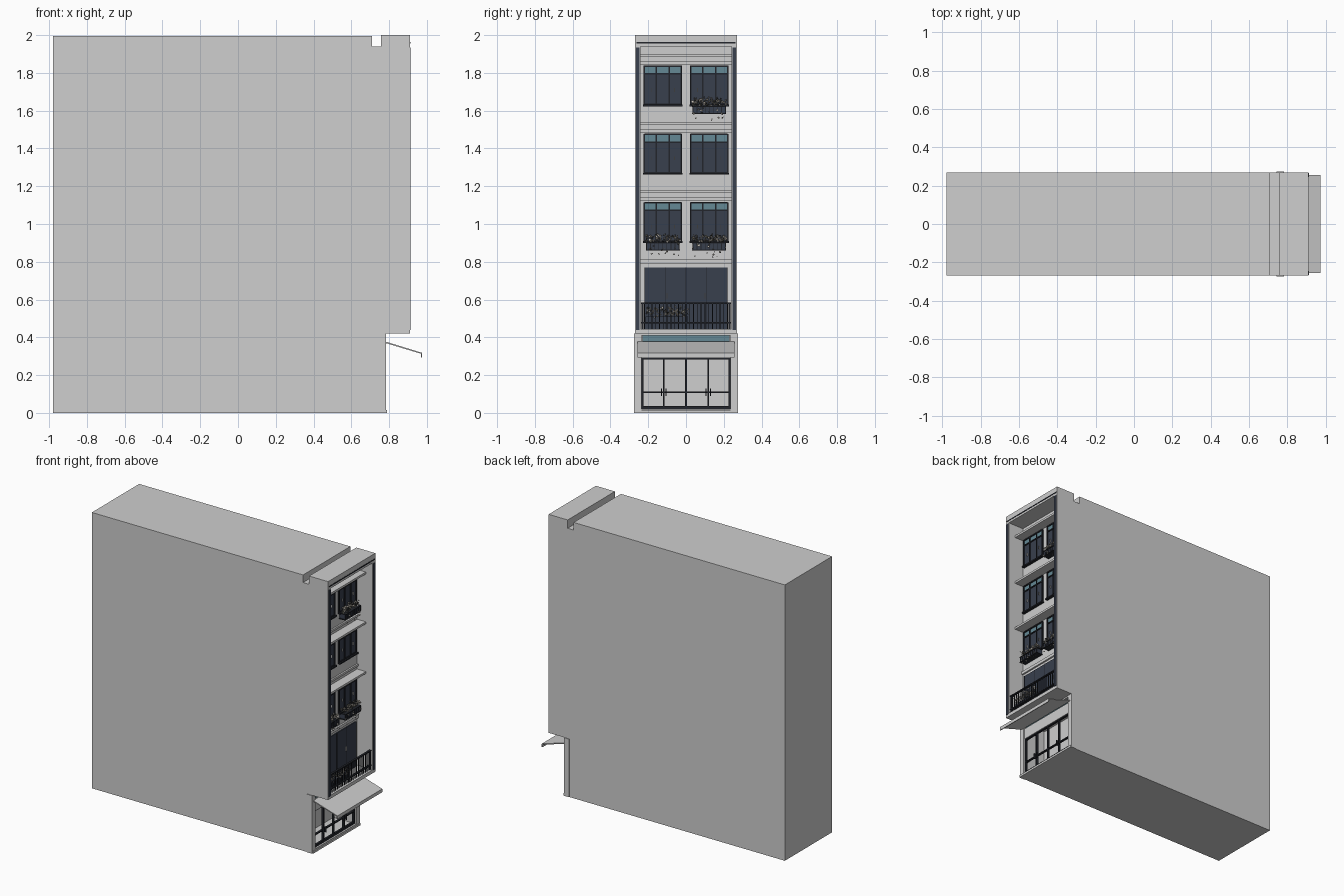
import bpy, bmesh, math, random
from mathutils import Matrix, Vector, Euler

random.seed(4)
if "Cube" in bpy.data.objects:
    bpy.data.objects.remove(bpy.data.objects["Cube"])


def material(name, r, g, b):
    m = bpy.data.materials.new(name)
    m.use_nodes = True
    m.diffuse_color = (r, g, b, 1)
    m.node_tree.nodes["Principled BSDF"].inputs["Base Color"].default_value = (r, g, b, 1)
    return m


WALL = material("wall grey", .62, .62, .62)
NAVY = material("navy panel", .04, .05, .075)
DARK = material("dark frame", .016, .018, .024)
TEAL = material("teal glass", .13, .25, .3)
PALE = material("pale petals", .55, .51, .45)
LEAF = material("dull leaves", .12, .12, .1)


def finish(name, bm, *mats):
    bmesh.ops.recalc_face_normals(bm, faces=bm.faces)
    me = bpy.data.meshes.new(name)
    bm.to_mesh(me)
    bm.free()
    for m in mats:
        me.materials.append(m)
    ob = bpy.data.objects.new(name, me)
    bpy.context.collection.objects.link(ob)
    return ob


def boxes(name, mat, *ranges):
    """Join boxes given as (x0, x1, y0, y1, z0, z1)."""
    bm = bmesh.new()
    for x0, x1, y0, y1, z0, z1 in ranges:
        mid = Vector((x0 + x1, y0 + y1, z0 + z1)) / 2
        size = Matrix.Diagonal((x1 - x0, y1 - y0, z1 - z0, 1))
        bmesh.ops.create_cube(bm, size=1, matrix=Matrix.Translation(mid) @ size)
    return finish(name, bm, mat)


def extrude_profile(name, mat, points, half):
    """Sweep an x-z outline across the width."""
    bm = bmesh.new()
    face = bm.faces.new([bm.verts.new((x, -half, z)) for x, z in points])
    new = bmesh.ops.extrude_face_region(bm, geom=[face])["geom"]
    bmesh.ops.translate(bm, vec=(0, 2 * half, 0),
                        verts=[v for v in new if isinstance(v, bmesh.types.BMVert)])
    return finish(name, bm, mat)


def carve(target, *box):
    cutter = boxes("cutter", WALL, box)
    cutter.hide_render = True
    mod = target.modifiers.new("cut", "BOOLEAN")
    mod.object, mod.operation, mod.solver = cutter, "DIFFERENCE", "EXACT"
    bpy.context.view_layer.objects.active = target
    bpy.ops.object.modifier_apply(modifier=mod.name)
    bpy.data.objects.remove(cutter)


# Building mass with overhanging upper floors and a roof gutter
BACK, LOW, FRONT, FACE = -.98, .782, .91, .785
body = extrude_profile("building_body", WALL, [
    (BACK, 0), (LOW, 0), (LOW, .42), (FRONT, .42), (FRONT, 2), (.758, 2),
    (.758, 1.94), (.71, 1.94), (.71, 1.995), (BACK, 1.995)], .27)
carve(body, FACE, 1.1, -.24, .24, .445, 1.94)
carve(body, .6, 1.1, -.235, .235, .02, .41)

# Corner pilasters, plinth and front trim strips
boxes("corner_pilasters", WALL, *[
    (.745, .784, min(s * .236, s * .274), max(s * .236, s * .274), 0, .42) for s in (-1, 1)])
boxes("plinth", WALL, (.76, .79, -.27, .27, 0, .015))
boxes("front_trim_strips", NAVY, *[
    (.908, .914, s * .255 - .01, s * .255 + .01, .44, 1.935) for s in (-1, 1)])
boxes("cornice_line", DARK, (.908, .912, -.262, .262, 1.955, 1.963))

# Shopfront
boxes("shop_header", WALL, (.75, .775, -.235, .235, .29, .37))
boxes("shop_transom", TEAL, (.755, .765, -.23, .23, .37, .41))
shop = [(.755, .77, y - .005, y + .005, .02, .29) for y in (-.23, -.118, 0, .118, .23)]
shop += [(.755, .77, -.235, .235, z - h, z + h) for z, h in ((.028, .008), (.11, .004), (.287, .004))]
shop += [(.768, .78, y - .003, y + .003, .09, .13) for y in (-.13, -.106, .106, .13)]
boxes("shop_frame", DARK, *shop)

# Sloping awning with a front lip
extrude_profile("awning", WALL, [
    (.78, .37), (.78, .378), (.975, .318), (.975, .294), (.969, .294), (.969, .313)], .256)

# Floor ledges with a band above each
for z in (1.125, 1.485, 1.845):
    boxes("floor_ledge", WALL, (FACE - .01, .855, -.24, .24, z, z + .015))
    boxes("floor_band", WALL, (FACE - .01, FACE + .012, -.24, .24, z + .04, z + .055))
boxes("door_band", WALL, (FACE - .01, FACE + .012, -.24, .24, .79, .812))


# Three-leaf windows with glazed transoms
def window(y, z):
    x, w, h = FACE, .098, .208
    boxes("window_leaves", NAVY, (x - .004, x + .004, y - w, y + w, z, z + .165))
    boxes("window_transom", TEAL, (x - .004, x + .004, y - w, y + w, z + .165, z + h))
    bars = [(x, x + .01, y + k * w - .004, y + k * w + .004, z, z + h) for k in (-1, -.36, .36, 1)]
    bars += [(x, x + .01, y - w, y + w, z + k - .004, z + k + .004) for k in (.004, .165, h - .002)]
    bars.append((x, x + .02, y - w - .006, y + w + .006, z - .007, z + .003))
    boxes("window_frame", DARK, *bars)
    boxes("window_handles", WALL, *[
        (x, x + .012, y + s * .062 - .0015, y + s * .062 + .0015, z + .07, z + .09) for s in (-1, 1)])


for z in (.907, 1.268, 1.63):
    for y in (-.123, .123):
        window(y, z)

# Balcony door
boxes("balcony_door", NAVY, (FACE - .005, FACE + .006, -.22, .22, .445, .77))
boxes("door_joints", DARK, *[
    (FACE, FACE + .009, y - .002, y + .002, .445, .77) for y in (-.218, -.11, 0, .11, .218)])
boxes("door_handles", WALL, *[
    (FACE, FACE + .014, y - .002, y + .002, .605, .635) for y in (-.1, .1)])

# Balcony railing
rail = [(.885, .9, -.238, .238, z, z + .008) for z in (.472, .577)]
rail += [(.89, .895, y - .002, y + .002, .445, .58) for y in [k * .02 for k in range(-11, 12)]]
rail += [(.887, .898, y - .005, y + .005, .445, .585) for y in (-.23, 0, .23)]
boxes("balcony_railing", DARK, *rail)


# Planting made from small scattered petals
def flowers(x, y, half, z0, z1, count, trail):
    bm = bmesh.new()
    for i in range(count):
        hanging = i < trail
        z = random.uniform(z0 - .075, z0) if hanging else random.triangular(z0, z1)
        spot = Vector((x + random.uniform(-.016, .02), y + random.uniform(-half, half), z))
        if hanging:
            spot.x = x + .026
        turn = Euler([random.uniform(0, math.tau) for _ in range(3)]).to_matrix().to_4x4()
        size = random.uniform(.004, .008)
        new = bmesh.ops.create_cone(bm, cap_ends=True, segments=5, radius1=size,
                                    radius2=size * .3, depth=size * .5,
                                    matrix=Matrix.Translation(spot) @ turn)
        for f in {f for v in new["verts"] for f in v.link_faces}:
            f.material_index = int(i % 3 == 2)
    finish("flowers", bm, PALE, LEAF)


# Window boxes
for y, z in ((-.123, .907), (.123, .907), (.123, 1.63)):
    boxes("window_box", NAVY, (FACE, .83, y - .085, y + .085, z - .045, z - .008))
    edge = [(FACE, .836, y - .09, y + .09, k, k + .005) for k in (z - .048, z - .01)]
    edge += [(.829, .835, y + k * .0215 - .002, y + k * .0215 + .002, z - .048, z - .008)
             for k in range(-4, 5)]
    boxes("window_box_rails", DARK, *edge)
    flowers(.812, y, .09, z - .008, z + .042, 130, 14)

# Balcony planter
boxes("balcony_planter", NAVY, (.84, .88, -.215, .01, .475, .51))
flowers(.875, -.1, .11, .505, .57, 150, 0)
